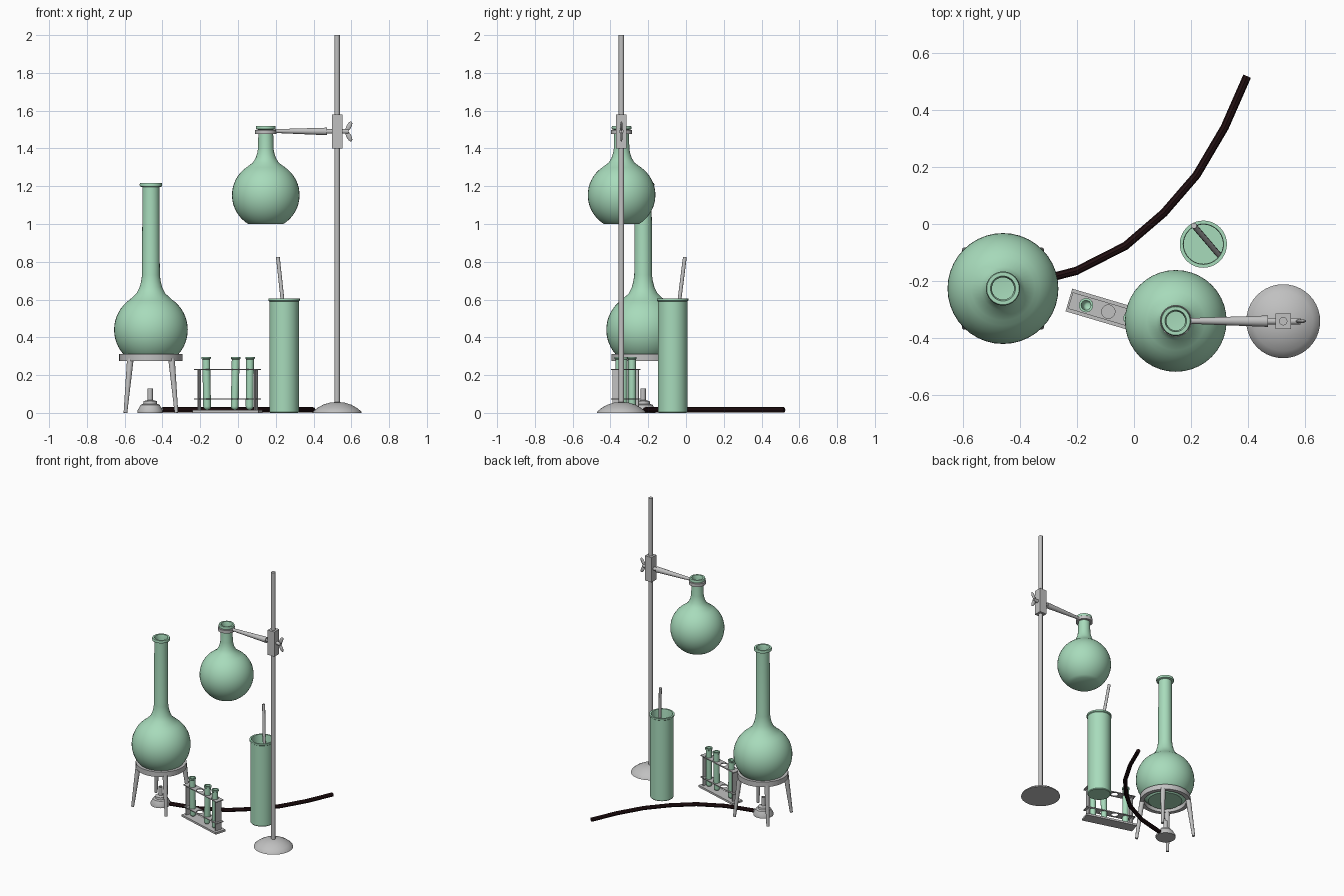
import bpy, bmesh, math
from mathutils import Vector, Matrix

if "Cube" in bpy.data.objects:
    bpy.data.objects.remove(bpy.data.objects["Cube"])


def material(name, rgb):
    m = bpy.data.materials.new(name)
    m.diffuse_color = (*rgb, 1)
    m.use_nodes = True
    m.node_tree.nodes["Principled BSDF"].inputs["Base Color"].default_value = m.diffuse_color
    return m


GLASS = material("green_glass", (0.39, 0.71, 0.50))
METAL = material("grey_metal", (0.53, 0.53, 0.53))
RUBBER = material("dark_rubber", (0.016, 0.005, 0.006))


def finish(ob, mat, smooth=True):
    ob.data.materials.clear()
    ob.data.materials.append(mat)
    bpy.ops.object.select_all(action='DESELECT')
    ob.select_set(True)
    bpy.context.view_layer.objects.active = ob
    if smooth:
        bpy.ops.object.shade_smooth_by_angle(angle=math.radians(35))
    return ob


def from_bmesh(name, bm, mat, smooth=True):
    bmesh.ops.recalc_face_normals(bm, faces=bm.faces)
    me = bpy.data.meshes.new(name)
    bm.to_mesh(me)
    bm.free()
    ob = bpy.data.objects.new(name, me)
    bpy.context.collection.objects.link(ob)
    return finish(ob, mat, smooth)


def lathe(name, profile, loc, mat, tilt=None, n=40):
    """Spin an (r, z) profile about the vertical axis."""
    bm = bmesh.new()
    vs = [bm.verts.new((r, 0, z)) for r, z in profile]
    es = [bm.edges.new(p) for p in zip(vs, vs[1:])]
    bmesh.ops.spin(bm, geom=vs + es, cent=(0, 0, 0), axis=(0, 0, 1),
                   angle=2 * math.pi, steps=n)
    bmesh.ops.remove_doubles(bm, verts=bm.verts, dist=1e-5)
    ob = from_bmesh(name, bm, mat)
    ob.location = loc
    if tilt:
        ob.rotation_euler = tilt
    return ob


def vessel(outer, wall):
    """Close an outer profile with an inner wall, leaving the top open."""
    z0 = outer[0][1]
    inner = [(max(r - wall, 0), max(z, z0 + wall)) for r, z in outer]
    return outer + inner[::-1]


def rod(name, p, q, r1, r2, mat, n=20):
    p, q = Vector(p), Vector(q)
    d = q - p
    bm = bmesh.new()
    mat4 = Matrix.Translation((p + q) / 2) @ d.to_track_quat('Z', 'Y').to_matrix().to_4x4()
    bmesh.ops.create_cone(bm, cap_ends=True, segments=n, radius1=r1, radius2=r2,
                          depth=d.length, matrix=mat4)
    return from_bmesh(name, bm, mat)


def box(name, loc, size, mat, rot=0):
    bm = bmesh.new()
    bmesh.ops.create_cube(bm, size=1, matrix=Matrix.Translation(loc)
                          @ Matrix.Rotation(rot, 4, 'Z') @ Matrix.Diagonal((*size, 1)))
    return from_bmesh(name, bm, mat, False)


def to_mesh(name, curve, mat, smooth):
    ob = bpy.data.objects.new(name, curve)
    bpy.context.collection.objects.link(ob)
    bpy.ops.object.select_all(action='DESELECT')
    ob.select_set(True)
    bpy.context.view_layer.objects.active = ob
    bpy.ops.object.convert(target='MESH')
    return finish(bpy.context.object, mat, smooth)


def add_spline(curve, pts, closed):
    s = curve.splines.new('POLY')
    s.points.add(len(pts) - 1)
    for sp, p in zip(s.points, pts):
        sp.co = (*p, 1)
    s.use_cyclic_u = closed


def flask(name, loc, radius, cz, z0, neck, lip, zneck, ztop):
    """Round flat-bottomed bulb, curved shoulder, long neck and rolled lip."""
    a0 = math.asin((z0 - cz) / radius)
    a1 = math.radians(55)
    prof = [(0, z0)]
    for i in range(17):
        a = a0 + (a1 - a0) * i / 16
        prof.append((radius * math.cos(a), cz + radius * math.sin(a)))
    rs, zs = prof[-1]
    for t, u in ((0.25, 0.55), (0.5, 0.8), (0.75, 0.93), (1, 1)):
        prof.append((rs + (neck - rs) * u, zs + (zneck - zs) * t))
    prof = vessel(prof + [(neck - 0.002, ztop - 0.022)], 0.006)
    k = len(prof) // 2
    rim = [(lip - 0.002, ztop - 0.018), (lip, ztop - 0.009), (lip - 0.003, ztop),
           (neck - 0.003, ztop)]
    lathe(name, prof[:k] + rim + prof[k:], loc, GLASS)


# Flask on the tripod
FX, FY = -0.461, -0.227
flask("tall_flask", (FX, FY, 0), 0.195, 0.44, 0.28, 0.047, 0.060, 0.73, 1.217)

# Tripod: ring and four splayed legs
lathe("tripod_ring", [(0.14, 0.275), (0.168, 0.275), (0.168, 0.312),
                      (0.14, 0.312), (0.14, 0.275)], (FX, FY, 0), METAL)
for sx in (-1, 1):
    for sy in (-1, 1):
        rod("tripod_leg", (FX + sx * 0.135, FY + sy * 0.135, 0),
            (FX + sx * 0.109, FY + sy * 0.109, 0.285), 0.010, 0.018, METAL, 12)

# Burner with its gas inlet
lathe("burner", [(0, 0), (0.066, 0), (0.066, 0.014), (0.05, 0.043), (0.037, 0.048),
                 (0.035, 0.062), (0.014, 0.068), (0.014, 0.128), (0.009, 0.128),
                 (0.009, 0.08), (0, 0.08)], (FX - 0.004, FY, 0), METAL)
rod("burner_inlet", (FX, FY, 0.017), (-0.37, -0.206, 0.017), 0.009, 0.009, METAL)

# Rubber hose lying on the table
hose = bpy.data.curves.new("hose", 'CURVE')
hose.dimensions = '3D'
hose.bevel_depth = 0.0145
hose.bevel_resolution = 2
hose.use_fill_caps = True
path = [(-0.40, -0.214), (-0.30, -0.190), (-0.203, -0.165), (-0.03, -0.077), (0.105, 0.039),
        (0.22, 0.172), (0.319, 0.34), (0.398, 0.52)]
add_spline(hose, [(x, y, 0.0155) for x, y in path], False)
to_mesh("hose", hose, RUBBER, True)

# Tall beaker with a stirring rod
lathe("tall_beaker", [(0, 0), (0.074, 0), (0.078, 0.005), (0.078, 0.59), (0.083, 0.594),
                      (0.083, 0.605), (0.071, 0.605), (0.069, 0.595), (0.069, 0.012),
                      (0, 0.012)], (0.244, -0.071, 0), GLASS)
rod("stirring_rod", (0.298, -0.108, 0.02), (0.211, -0.006, 0.825), 0.010, 0.010, METAL, 16)

# Retort stand: domed base, pole, clamp block
SX, SY = 0.525, -0.342
lathe("stand_base", [(0, 0), (0.130, 0), (0.127, 0.008), (0.105, 0.026), (0.075, 0.043),
                     (0.04, 0.054), (0, 0.058)], (SX, SY, 0), METAL)
rod("stand_pole", (SX, SY, 0.03), (SX, SY, 2.0), 0.0145, 0.0145, METAL)
box("clamp_block", (SX, SY, 1.49), (0.055, 0.055, 0.18), METAL)

# Clamp arm, neck ring and wing nut
CX, CY, CZ = 0.147, -0.341, 1.49
rod("clamp_arm", (CX + 0.048, CY, CZ + 0.002), (0.472, SY, CZ), 0.010, 0.020, METAL)
rod("clamp_arm_end", (0.47, SY, CZ), (0.51, SY, CZ), 0.012, 0.012, METAL)
lathe("clamp_ring", [(0.038, 1.476), (0.056, 1.476), (0.056, 1.498),
                     (0.038, 1.498), (0.038, 1.476)], (CX, CY, 0), METAL)
rod("wing_nut_shaft", (0.54, SY, CZ), (0.585, SY, CZ), 0.012, 0.012, METAL)
for s in (-1, 1):
    bm = bmesh.new()
    m = (Matrix.Translation((0.587, SY, CZ + s * 0.026))
         @ Matrix.Rotation(s * math.radians(28), 4, 'Y') @ Matrix.Diagonal((0.013, 0.007, 0.03, 1)))
    bmesh.ops.create_uvsphere(bm, u_segments=16, v_segments=10, radius=1, matrix=m)
    from_bmesh("wing_nut_wing", bm, METAL)

# Hanging flask
flask("hanging_flask", (CX, CY, 0), 0.179, 1.153, 1.0, 0.041, 0.053, 1.40, 1.52)

# Test tube rack: base, two drilled plates, end panels
RX, RY, RA = -0.055, -0.319, math.radians(-16.5)


def on_rack(u):
    return RX + u * math.cos(RA), RY + u * math.sin(RA)


box("rack_base", (RX, RY, 0.007), (0.363, 0.083, 0.014), METAL, RA)
holes = (-0.117, -0.037, 0.043, 0.123)
for z in (0.073, 0.230):
    plate = bpy.data.curves.new("rack_plate", 'CURVE')
    plate.dimensions = '2D'
    plate.fill_mode = 'BOTH'
    plate.extrude = 0.003
    add_spline(plate, [(sx * 0.176, sy * 0.03, 0) for sx, sy in
                       ((-1, -1), (1, -1), (1, 1), (-1, 1))], True)
    for u in holes:
        add_spline(plate, [(u + 0.0235 * math.cos(i * math.pi / 12),
                            0.0235 * math.sin(i * math.pi / 12), 0) for i in range(24)], True)
    ob = to_mesh("rack_plate", plate, METAL, False)
    ob.location = (RX, RY, z)
    ob.rotation_euler = (0, 0, RA)
for u in (-0.157, 0.157):
    box("rack_end", (*on_rack(u), 0.121), (0.006, 0.05, 0.218), METAL, RA)

# Three test tubes, slightly tilted, second hole left empty
tube = [(0.0205 * math.sin(i * math.pi / 12), 0.0205 - 0.0205 * math.cos(i * math.pi / 12))
        for i in range(7)]
tube = vessel(tube + [(0.0205, 0.268)], 0.004)
k = len(tube) // 2
tube = tube[:k] + [(0.025, 0.272), (0.025, 0.281), (0.017, 0.281)] + tube[k:]
for u, lean in ((holes[0], -0.02), (holes[2], 0.02), (holes[3], 0.01)):
    x, y = on_rack(u)
    lathe("test_tube", tube, (x - lean * 0.2, y, 0.015), GLASS, (0, lean, 0), 24)
